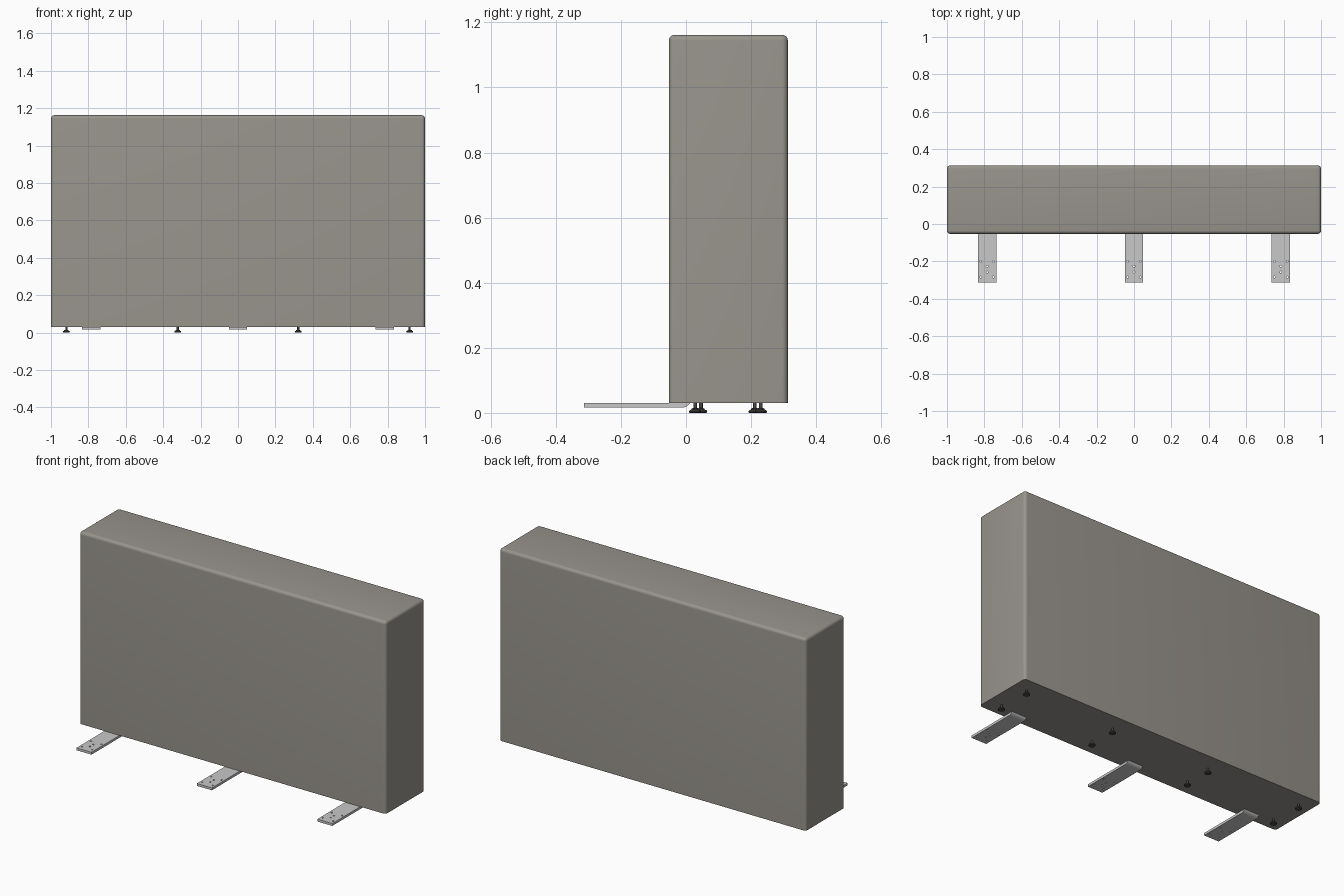
import bpy, bmesh, math
from mathutils import Matrix, Vector

if "Cube" in bpy.data.objects:
    bpy.data.objects.remove(bpy.data.objects["Cube"])


def material(name, rgb):
    m = bpy.data.materials.new(name)
    m.diffuse_color = (*rgb, 1)
    m.use_nodes = True
    m.node_tree.nodes["Principled BSDF"].inputs["Base Color"].default_value = m.diffuse_color
    return m


FABRIC = material("warm_grey", (0.314, 0.296, 0.266))
STEEL = material("light_grey", (0.58, 0.58, 0.58))
DARK = material("dark_grey", (0.07, 0.066, 0.06))


def make(name, bm, mat, smooth=True):
    bmesh.ops.recalc_face_normals(bm, faces=bm.faces)
    me = bpy.data.meshes.new(name)
    bm.to_mesh(me)
    bm.free()
    me.materials.append(mat)
    ob = bpy.data.objects.new(name, me)
    bpy.context.collection.objects.link(ob)
    if smooth:
        bpy.ops.object.select_all(action='DESELECT')
        ob.select_set(True)
        bpy.context.view_layer.objects.active = ob
        bpy.ops.object.shade_smooth_by_angle(angle=math.radians(35))
    return ob


# Main padded block: rounded on all edges except the bottom
Y0, Y1, Z0, Z1 = -0.053, 0.313, 0.03, 1.162
bm = bmesh.new()
bmesh.ops.create_cube(bm, size=1, matrix=Matrix.Translation((0, (Y0 + Y1) / 2, (Z0 + Z1) / 2))
                      @ Matrix.Diagonal((2, Y1 - Y0, Z1 - Z0, 1)))
edges = [e for e in bm.edges if max(v.co.z for v in e.verts) > 0.5]
bmesh.ops.bevel(bm, geom=edges, offset=0.018, offset_type='OFFSET', segments=6,
                profile=0.5, affect='EDGES')
make("padded_block", bm, FABRIC)

# Mounting tongues: side profile with curved-up end, extruded across, with screw holes
PROFILE = [(-0.313, 0.03), (-0.313, 0.016), (-0.014, 0.016), (-0.007, 0.0167), (-0.001, 0.0187),
           (0.004, 0.0215), (0.009, 0.0255), (0.013, 0.03)]
HOLES = [(-0.034, -0.2), (0.034, -0.2), (0, -0.226), (0, -0.257), (-0.034, -0.284), (0.034, -0.284)]
HALF = 0.049
for label, cx in (("left", -0.785), ("centre", 0.0), ("right", 0.785)):
    bm = bmesh.new()
    face = bm.faces.new([bm.verts.new((cx - HALF, y, z)) for y, z in PROFILE])
    ext = bmesh.ops.extrude_face_region(bm, geom=[face])["geom"]
    bmesh.ops.translate(bm, vec=Vector((2 * HALF, 0, 0)),
                        verts=[g for g in ext if isinstance(g, bmesh.types.BMVert)])
    plate = make(label + "_mounting_tongue", bm, STEEL)

    cut = bmesh.new()
    for hx, hy in HOLES:
        bmesh.ops.create_cone(cut, cap_ends=True, segments=16, radius1=0.005, radius2=0.005,
                              depth=0.06, matrix=Matrix.Translation((cx + hx, hy, 0.023)))
    cutter = make(label + "_hole_cutter", cut, STEEL, False)
    cutter.hide_render = True
    cutter.display_type = 'WIRE'
    mod = plate.modifiers.new("screw_holes", 'BOOLEAN')
    mod.operation = 'DIFFERENCE'
    mod.solver = 'EXACT'
    mod.object = cutter

# Levelling feet: lathed pad, cone and stem
FOOT = [(0, 0), (0.017, 0), (0.0185, 0.002), (0.0185, 0.006), (0.016, 0.0085), (0.011, 0.0105),
        (0.011, 0.014), (0.0055, 0.0145), (0.0055, 0.031), (0, 0.031)]


def foot(name, x, y):
    bm = bmesh.new()
    vs = [bm.verts.new((r, 0, z)) for r, z in FOOT]
    es = [bm.edges.new(p) for p in zip(vs, vs[1:])]
    bmesh.ops.spin(bm, geom=vs + es, cent=(0, 0, 0), axis=(0, 0, 1), angle=math.tau, steps=24)
    bmesh.ops.remove_doubles(bm, verts=bm.verts, dist=1e-5)
    bmesh.ops.translate(bm, vec=Vector((x, y, 0)), verts=bm.verts)
    make(name, bm, DARK)


for side, s in (("left", -1), ("right", 1)):
    for pos, x, yf, yb in (("outer", 0.918, 0.028, 0.23), ("inner", 0.322, 0.046, 0.211)):
        foot(f"{side}_{pos}_front_foot", s * x, yf)
        foot(f"{side}_{pos}_back_foot", s * x, yb)
